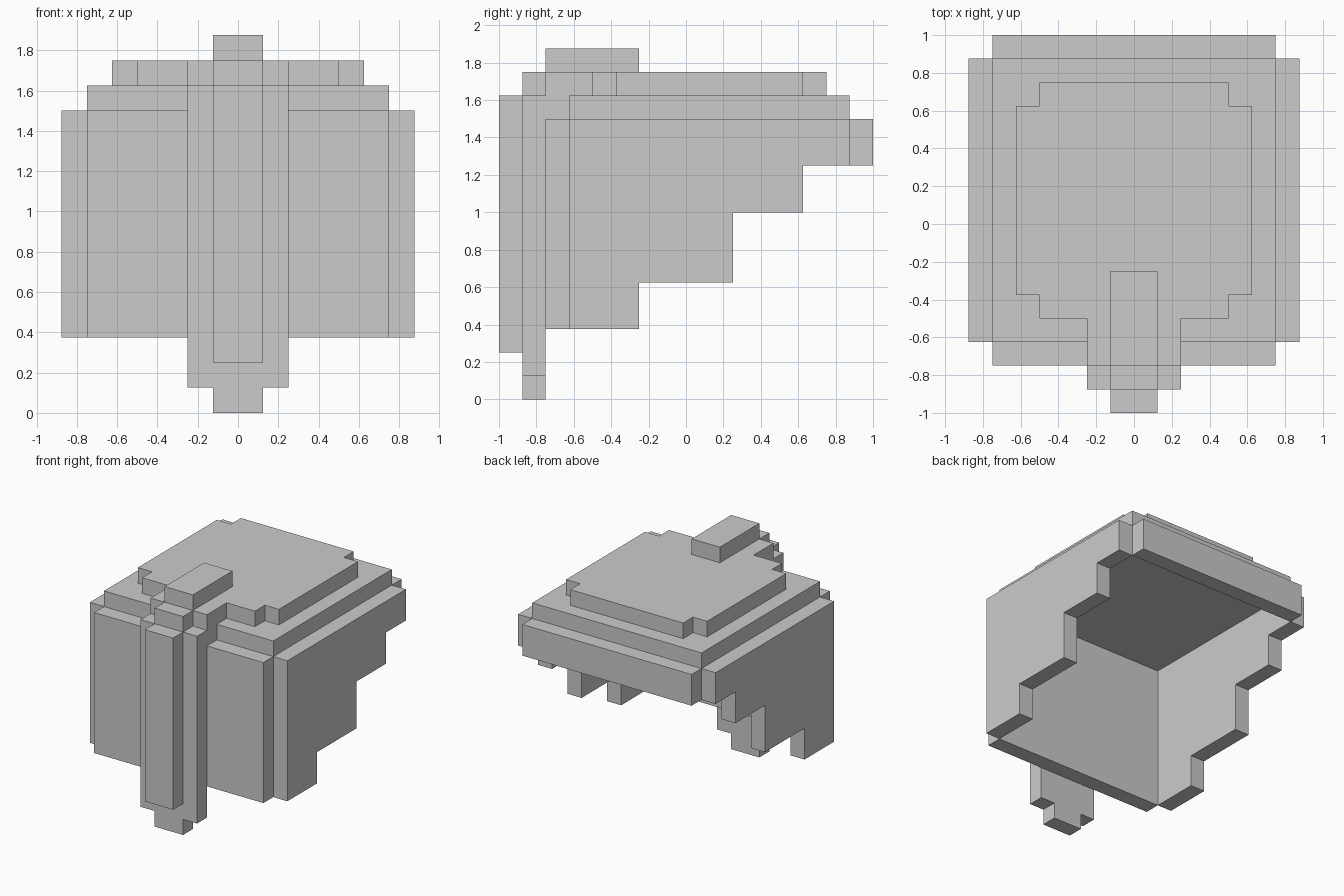
import bpy
import bmesh

if "Cube" in bpy.data.objects:
    bpy.data.objects.remove(bpy.data.objects["Cube"])

U = 0.125  # one block

grey = bpy.data.materials.new("plain grey")
grey.diffuse_color = (0.6, 0.6, 0.6, 1.0)
grey.use_nodes = True
grey.node_tree.nodes["Principled BSDF"].inputs["Base Color"].default_value = grey.diffuse_color


def extrude(name, outline, axis, lo, hi):
    """Prism from a 2D outline in block units: axis 'x' uses (y, z), axis 'z' uses (x, y)."""
    bm = bmesh.new()
    if axis == "x":
        pts, move = [(lo, a, b) for a, b in outline], (hi - lo, 0, 0)
    else:
        pts, move = [(a, b, lo) for a, b in outline], (0, 0, hi - lo)
    base = bm.faces.new([bm.verts.new(p) for p in pts])
    out = bmesh.ops.extrude_face_region(bm, geom=[base], use_keep_orig=True)
    top = [g for g in out["geom"] if isinstance(g, bmesh.types.BMVert)]
    bmesh.ops.translate(bm, verts=top, vec=move)
    bmesh.ops.scale(bm, verts=bm.verts, vec=(U, U, U))
    bmesh.ops.recalc_face_normals(bm, faces=bm.faces)
    mesh = bpy.data.meshes.new(name)
    bm.to_mesh(mesh)
    bm.free()
    mesh.materials.append(grey)
    obj = bpy.data.objects.new(name, mesh)
    bpy.context.collection.objects.link(obj)
    return obj


def slab(name, half_x, y0, y1, z0, z1):
    """Box centred on x = 0."""
    rect = [(-half_x, y0), (half_x, y0), (half_x, y1), (-half_x, y1)]
    return extrude(name, rect, "z", z0, z1)


# Side walls with a stepped lower edge
steps = [(-5, 3), (-2, 3), (-2, 5), (2, 5), (2, 8), (5, 8),
         (5, 10), (7, 10), (7, 12), (-5, 12)]
for side, x0 in (("left", -7), ("right", 6)):
    extrude(side + "_wall", steps, "x", x0, x0 + 1)

# Front and back walls, open underneath
slab("front_wall", 6, -6, -5, 3, 12)
slab("back_wall", 6, 7, 8, 10, 12)

# Roof plate
slab("roof", 6, -5, 7, 12, 13)

# Upper plate with notched corners and a tongue reaching forward
half = [(1, -7), (1, -6), (2, -6), (2, -4), (4, -4), (4, -3),
        (5, -3), (5, 5), (4, 5), (4, 6)]
outline = half + [(-x, y) for x, y in reversed(half)]
extrude("upper_plate", outline, "z", 13, 14)

# Crest on top
slab("crest", 1, -6, -2, 14, 15)

# Front strip, its filler over the wall, raised ridge and lower tip
slab("front_strip", 2, -7, -6, 1, 13)
slab("strip_filler", 2, -6, -5, 12, 13)
slab("front_ridge", 1, -8, -7, 2, 13)
slab("strip_tip", 1, -7, -6, 0, 1)
